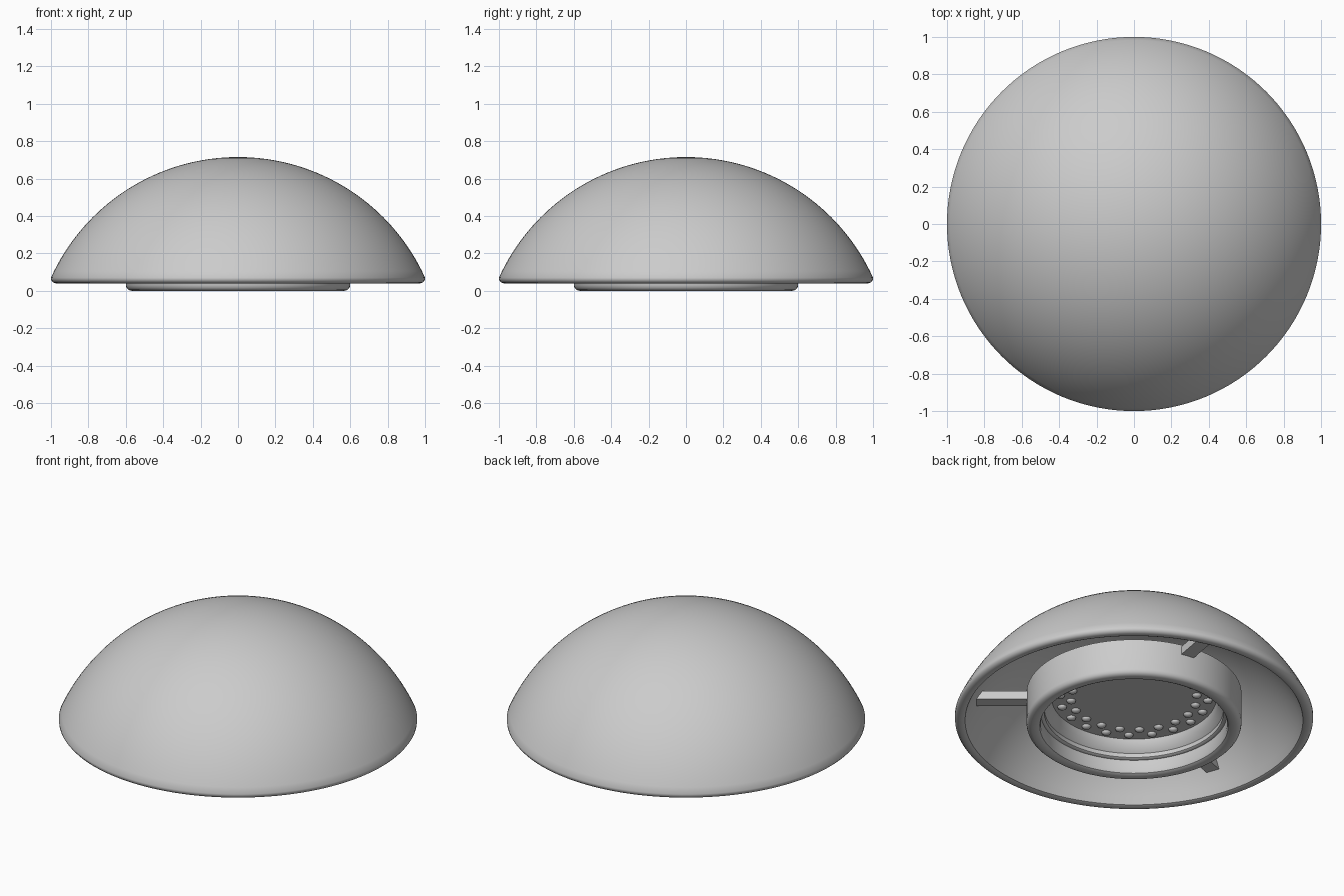
import bpy, bmesh, math
from mathutils import Matrix, Vector

old = bpy.data.objects.get("Cube")
if old:
    bpy.data.objects.remove(old, do_unlink=True)

grey = bpy.data.materials.new("light_grey")
grey.use_nodes = True
COLOUR = (0.6, 0.6, 0.6, 1)
grey.diffuse_color = COLOUR
grey.node_tree.nodes["Principled BSDF"].inputs["Base Color"].default_value = COLOUR


def finish(name, bm):
    """Turn a bmesh into a smooth-shaded object with crisp edges."""
    bmesh.ops.remove_doubles(bm, verts=bm.verts, dist=1e-5)
    bmesh.ops.recalc_face_normals(bm, faces=bm.faces)
    mesh = bpy.data.meshes.new(name)
    bm.to_mesh(mesh)
    bm.free()
    mesh.materials.append(grey)
    mesh.shade_smooth()
    mesh.set_sharp_from_angle(angle=math.radians(35))
    obj = bpy.data.objects.new(name, mesh)
    bpy.context.collection.objects.link(obj)
    return obj


def lathe(name, profile, steps=128):
    """Spin a closed (radius, height) profile round the z axis."""
    bm = bmesh.new()
    verts = [bm.verts.new((r, 0, z)) for r, z in profile]
    edges = [bm.edges.new(pair) for pair in zip(verts, verts[1:])]
    bmesh.ops.spin(bm, geom=verts + edges, cent=(0, 0, 0), axis=(0, 0, 1),
                   angle=math.tau, steps=steps, use_duplicate=False)
    return finish(name, bm)


def arc(radius, centre_z, end_z, count=32):
    """Points of a sphere section from its apex down to a height."""
    end = math.acos((end_z - centre_z) / radius)
    return [(radius * math.sin(end * i / count),
             centre_z + radius * math.cos(end * i / count))
            for i in range(count + 1)]


# Domed shade: outer skin, rounded rim, inner skin
CENTRE = -0.383
outer = arc(1.098, CENTRE, 0.07)
inner = arc(1.035, CENTRE, 0.055)
rim = [(0.999, 0.057), (0.99, 0.045), (0.975, 0.04), (0.955, 0.04), (0.943, 0.045)]
lathe("dome_shade", outer + rim + inner[::-1])

# Lamp housing: recessed plate, stepped reflector, rounded lip, outer wall
lathe("lamp_housing", [
    (0, 0.19), (0.46, 0.19), (0.47, 0.15), (0.5, 0.12), (0.5, 0.095),
    (0.51, 0.088), (0.52, 0.088), (0.52, 0.022), (0.526, 0.008), (0.54, 0),
    (0.57, 0), (0.585, 0.004), (0.596, 0.015), (0.6, 0.03),
    (0.6, 0.22), (0, 0.22)])

# Small domed light beads in two staggered rings
bm = bmesh.new()
COUNT = 20
for radius, shift in ((0.352, 0.5), (0.413, 0)):
    for i in range(COUNT):
        a = math.tau * (i + shift) / COUNT
        place = Matrix.Translation((radius * math.cos(a), radius * math.sin(a), 0.19))
        bmesh.ops.create_uvsphere(bm, u_segments=16, v_segments=10, radius=0.026,
                                  matrix=place @ Matrix.Diagonal((1, 1, 0.7, 1)))
finish("light_beads", bm)

# Radial brackets joining the housing to the shade
bm = bmesh.new()
for i in range(3):
    turn = Matrix.Rotation(math.radians(80 + 120 * i), 4, "Z")
    place = turn @ Matrix.Translation((0.73, 0, 0.185))
    bmesh.ops.create_cube(bm, size=1,
                          matrix=place @ Matrix.Diagonal((0.3, 0.08, 0.05, 1)))
finish("support_brackets", bm)
